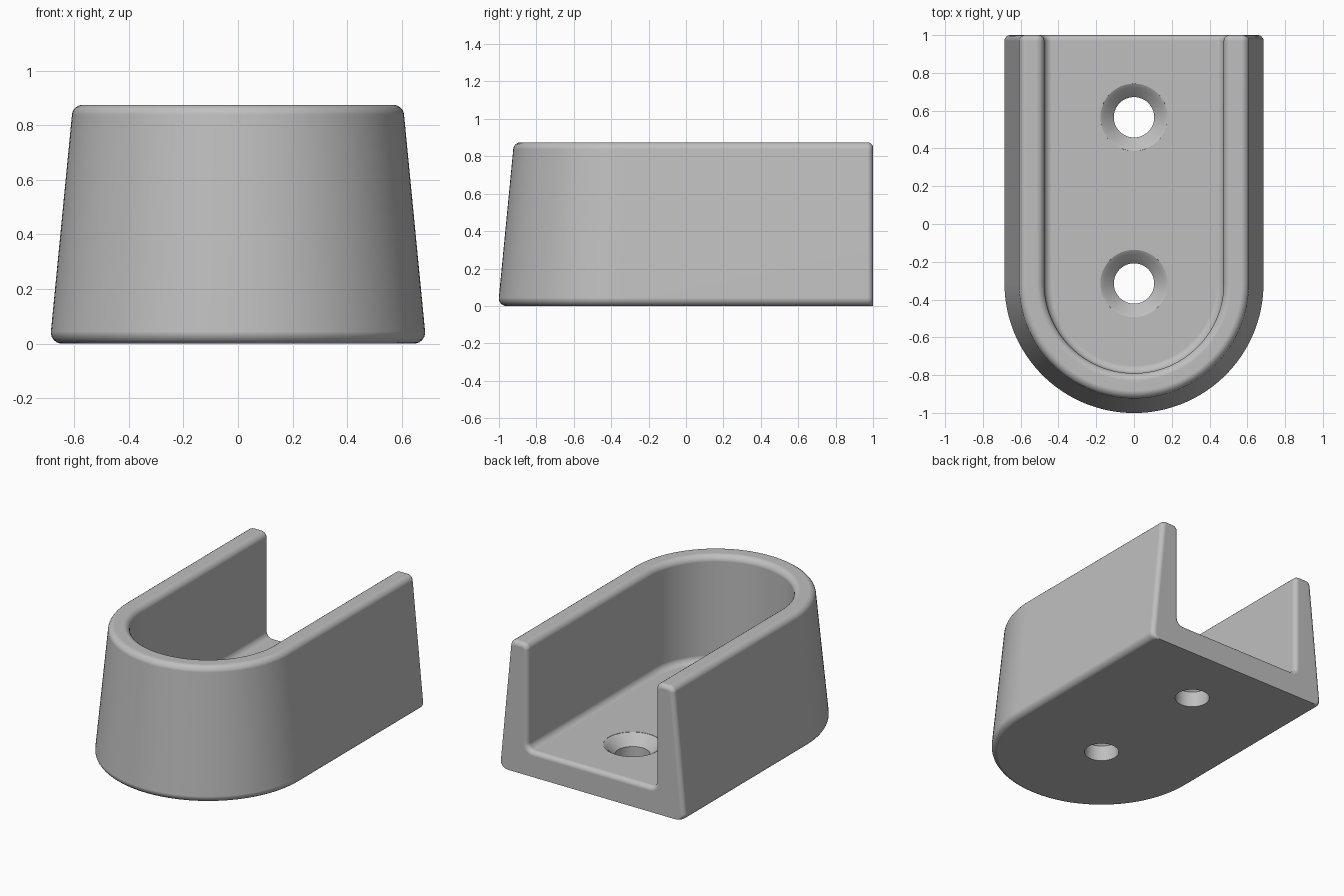
import bpy, bmesh, math
from mathutils import Vector

cube = bpy.data.objects.get("Cube")
if cube:
    bpy.data.objects.remove(cube, do_unlink=True)

HEIGHT, FLOOR = 0.875, 0.17
OUT_BASE, OUT_TOP, INNER = 0.69, 0.605, 0.475
ARC_Y = -0.315          # centre of the rounded front
EDGE = 0.04             # rounding of the rims
BACK = 0.03             # rounding of the open back end
HOLES = (ARC_Y, 0.565)

grey = bpy.data.materials.new("plain grey")
grey.use_nodes = True
colour = (0.52, 0.52, 0.52, 1)
grey.diffuse_color = colour
grey.node_tree.nodes["Principled BSDF"].inputs["Base Color"].default_value = colour


def make_object(name, bm):
    bmesh.ops.remove_doubles(bm, verts=bm.verts, dist=1e-5)
    bmesh.ops.recalc_face_normals(bm, faces=bm.faces)
    mesh = bpy.data.meshes.new(name)
    bm.to_mesh(mesh)
    bm.free()
    mesh.materials.append(grey)
    obj = bpy.data.objects.new(name, mesh)
    bpy.context.collection.objects.link(obj)
    return obj


def round_corner(before, corner, after, radius, steps=6):
    a, b = (before - corner).normalized(), (after - corner).normalized()
    half = a.angle(b) / 2
    centre = corner + (a + b).normalized() * radius / math.sin(half)
    reach = radius / math.tan(half)
    u, v = corner + a * reach - centre, corner + b * reach - centre
    return [centre + u.lerp(v, i / steps).normalized() * radius for i in range(steps + 1)]


def section(d):
    """Half cross-section, pulled in by d everywhere but the base."""
    pts = [Vector(p) for p in ((0, 0), (OUT_BASE - d, 0), (OUT_TOP - d, HEIGHT - d),
                               (INNER + d, HEIGHT - d), (INNER + d, FLOOR - d), (0, FLOOR - d))]
    radii = (EDGE, EDGE - d, EDGE - d, EDGE + d)
    out = [pts[0]]
    for i, r in enumerate(radii, 1):
        out += round_corner(pts[i - 1], pts[i], pts[i + 1], r)
    return out + [pts[-1]]


def bridge(bm, rings):
    for r0, r1 in zip(rings, rings[1:]):
        for i in range(len(r0) - 1):
            bm.faces.new((r0[i], r0[i + 1], r1[i + 1], r1[i]))


# Tray body: the section swept along a U-shaped path
bm = bmesh.new()
ends = []
for i in range(7):
    t = math.pi / 2 * (1 - i / 6)
    ends.append((1 - BACK + BACK * math.sin(t), BACK * (1 - math.cos(t))))
stations = [(0, y, d) for y, d in ends]
stations += [(math.pi * i / 64, ARC_Y, 0) for i in range(65)]
stations += [(math.pi, y, d) for y, d in reversed(ends)]
rings = [[bm.verts.new((p.x * math.cos(a), y - p.x * math.sin(a), p.y)) for p in section(d)]
         for a, y, d in stations]
bridge(bm, rings)
bm.faces.new(rings[0] + rings[-1][::-1])
body = make_object("tray_body", bm)

# Countersunk screw holes
hole_profile = ((0, -0.1), (0.107, -0.1), (0.107, FLOOR - 0.065), (0.158, FLOOR - 0.014),
                (0.178, FLOOR - 0.002), (0.182, FLOOR + 0.05), (0, FLOOR + 0.05))
bpy.context.view_layer.objects.active = body
body.select_set(True)
for y in HOLES:
    bm = bmesh.new()
    turns = [2 * math.pi * i / 48 for i in range(49)]
    bridge(bm, [[bm.verts.new((r * math.cos(a), y + r * math.sin(a), z)) for r, z in hole_profile]
                for a in turns])
    cutter = make_object("screw_hole_cutter", bm)
    cutter.hide_render = True
    cut = body.modifiers.new("screw_hole", 'BOOLEAN')
    cut.operation, cut.solver, cut.object = 'DIFFERENCE', 'EXACT', cutter
    bpy.ops.object.modifier_apply(modifier=cut.name)
    bpy.data.objects.remove(cutter, do_unlink=True)

# Smooth roundings with flat faces kept even
bpy.ops.object.shade_smooth_by_angle(angle=math.radians(35))
even = body.modifiers.new("even_shading", 'WEIGHTED_NORMAL')
even.keep_sharp = True
